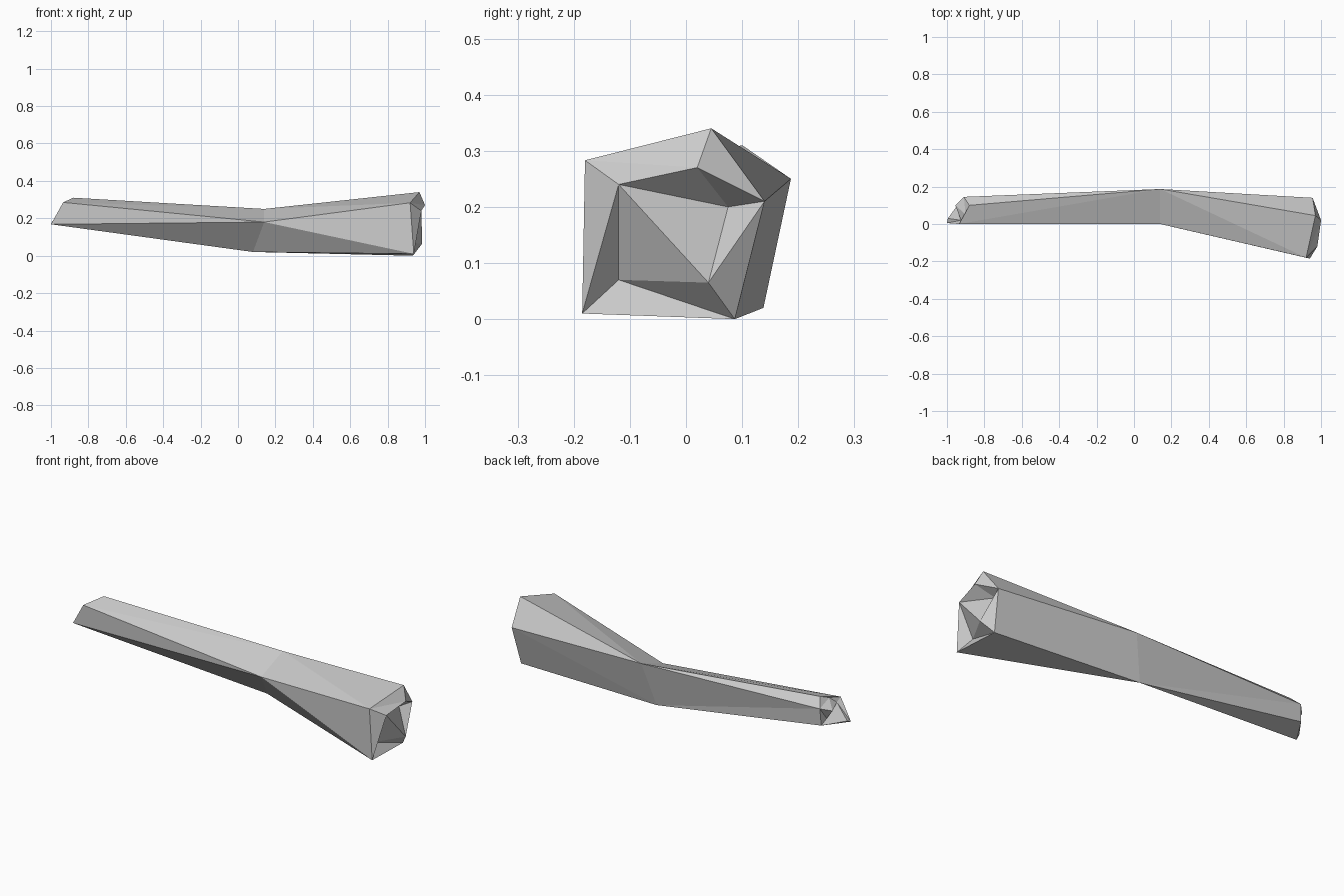
import bpy
import bmesh

old = bpy.data.objects.get("Cube")
if old:
    bpy.data.objects.remove(old, do_unlink=True)

# Single flat colour for the whole stick
grey = bpy.data.materials.new("weathered_grey")
grey.use_nodes = True
colour = (0.6, 0.6, 0.6, 1)
grey.diffuse_color = colour
grey.node_tree.nodes["Principled BSDF"].inputs["Base Color"].default_value = colour

# Rims run: front top, crown, back top, back bottom, front bottom
thick_rim = [(.92, -.18, .283), (.97, .045, .34), (.955, .14, .21),
             (.935, .087, 0), (.94, -.185, .01)]
thick_core = [(.98, -.12, .24), (1, .02, .27), (.92, .075, .2),
              (.985, .04, .065), (.895, -.12, .07)]
thin_rim = [(-.935, 0, .285), (-.88, .1, .31), (-.91, .145, .267),
            (-.915, .14, .175), (-1, .005, .168)]
thin_core = [(-.925, .02, .26), (-.9, .05, .29), (-.955, .1, .25),
             (-.92, .1, .2), (-.995, .03, .18)]
# Triangular waist at the bend: front, top, bottom
waist = [(.14, 0, .18), (.14, .187, .25), (.08, .138, .02)]
waist_for_rim = [0, 1, 1, 2, 2]

bm = bmesh.new()


def add_points(points):
    return [bm.verts.new(p) for p in points]


def triangle(a, b, c):
    """Add a facet unless two of its corners coincide."""
    if len({a, b, c}) == 3:
        bm.faces.new((a, b, c))


def shaft(rim, middle):
    """Join a five-sided rim to the three-sided waist."""
    for i in range(len(rim)):
        j = (i + 1) % len(rim)
        near, far = middle[waist_for_rim[i]], middle[waist_for_rim[j]]
        triangle(rim[i], rim[j], far)
        triangle(rim[i], far, near)


def broken_end(rim, core):
    """Jagged fracture: facets from rim to core, then a fan in the core."""
    for i in range(len(rim)):
        j = (i + 1) % len(rim)
        if i == 1:
            triangle(rim[i], rim[j], core[i])
            triangle(core[i], rim[j], core[j])
        else:
            triangle(rim[i], rim[j], core[j])
            triangle(rim[i], core[j], core[i])
    for b, c in zip(core[1:], core[2:]):
        triangle(core[0], b, c)


# Two shafts meet at the waist, each closed by a broken end
middle = add_points(waist)
for rim_points, core_points in ((thick_rim, thick_core), (thin_rim, thin_core)):
    rim = add_points(rim_points)
    shaft(rim, middle)
    broken_end(rim, add_points(core_points))

bmesh.ops.recalc_face_normals(bm, faces=bm.faces)
mesh = bpy.data.meshes.new("broken_stick")
bm.to_mesh(mesh)
bm.free()
mesh.materials.append(grey)
stick = bpy.data.objects.new("broken_stick", mesh)
bpy.context.collection.objects.link(stick)
